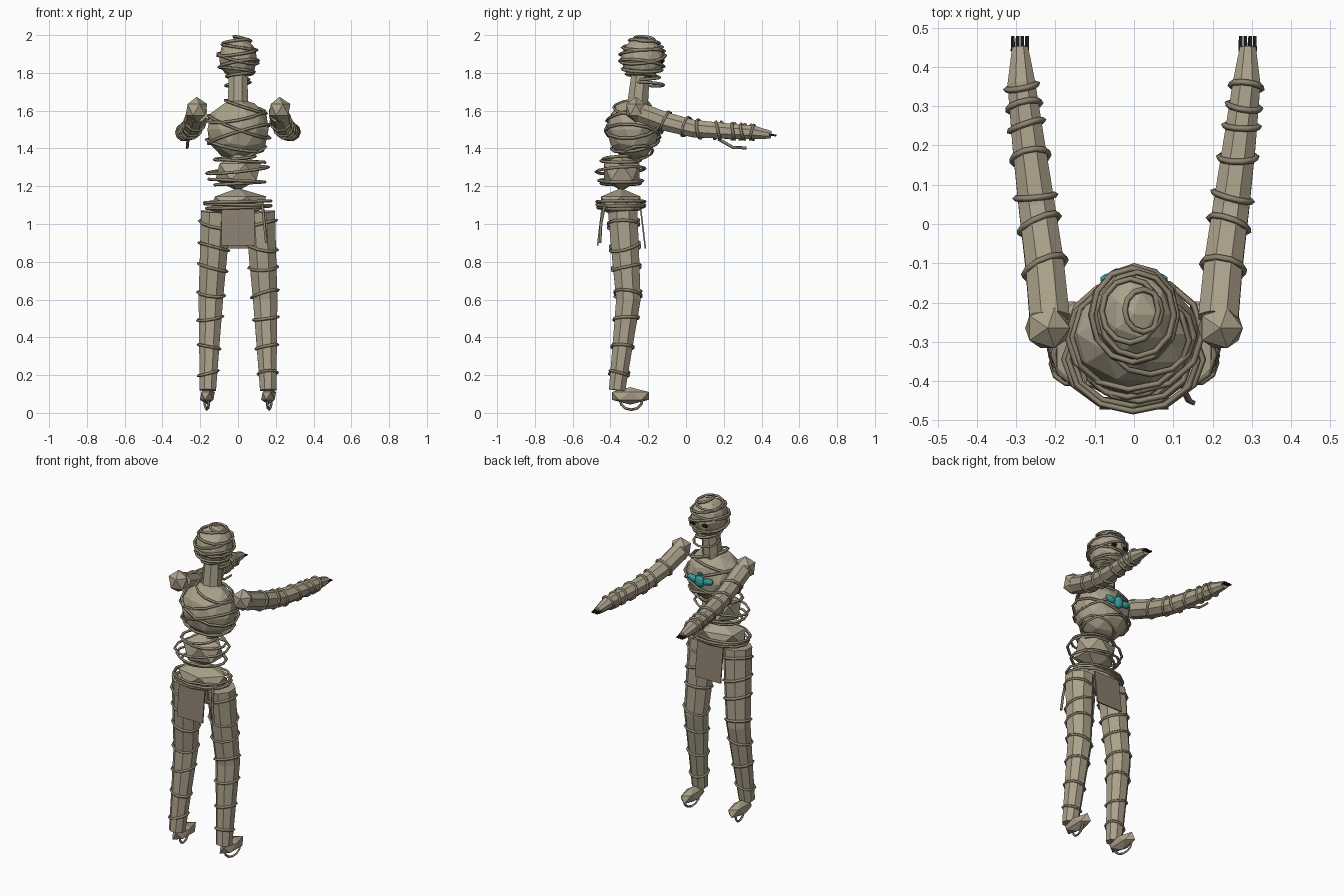
import bpy, bmesh, math, random
from mathutils import Vector, Matrix

random.seed(4)
if "Cube" in bpy.data.objects:
    bpy.data.objects.remove(bpy.data.objects["Cube"], do_unlink=True)


def material(name, rgb):
    m = bpy.data.materials.new(name)
    m.use_nodes = True
    col = (*rgb, 1)
    m.diffuse_color = col
    m.node_tree.nodes["Principled BSDF"].inputs["Base Color"].default_value = col
    return m


LINEN = material("linen", (0.41, 0.36, 0.26))
WRAP = material("dark wrapping", (0.27, 0.23, 0.16))
CLOTH = material("brown cloth", (0.25, 0.205, 0.155))
DARK = material("black", (0.02, 0.017, 0.014))
TEAL = material("teal", (0.035, 0.36, 0.35))


def finish(name, bm, mat):
    bmesh.ops.recalc_face_normals(bm, faces=bm.faces)
    me = bpy.data.meshes.new(name)
    bm.to_mesh(me)
    bm.free()
    me.materials.append(mat)
    ob = bpy.data.objects.new(name, me)
    bpy.context.collection.objects.link(ob)


def ball(name, centre, size, mat=LINEN, detail=2, turn=0):
    bm = bmesh.new()
    bmesh.ops.create_icosphere(bm, subdivisions=detail, radius=1)
    bm.transform(Matrix.Translation(centre) @ Matrix.Rotation(turn, 4, 'Y') @ Matrix.Diagonal((*size, 1)))
    finish(name, bm, mat)


def frame(direction):
    d = direction.normalized()
    ref = Vector((1, 0, 0)) if abs(d.x) < 0.8 else Vector((0, 1, 0))
    u = (ref - d * ref.dot(d)).normalized()
    return u, d.cross(u)


def limb(name, path, sides=8, mat=LINEN):
    """Faceted tube through (x, y, z, radius) stations."""
    bm = bmesh.new()
    pts = [Vector(p[:3]) for p in path]
    rings = []
    for i, p in enumerate(pts):
        u, v = frame(pts[min(i + 1, len(pts) - 1)] - pts[max(i - 1, 0)])
        ring = []
        for k in range(sides):
            a = math.tau * (k + 0.5) / sides
            ring.append(bm.verts.new(p + (u * math.cos(a) + v * math.sin(a)) * path[i][3]))
        rings.append(ring)
    for a, b in zip(rings, rings[1:]):
        for k in range(sides):
            j = (k + 1) % sides
            bm.faces.new((a[k], a[j], b[j], b[k]))
    bm.faces.new(rings[0])
    bm.faces.new(rings[-1])
    finish(name, bm, mat)


def strand(name, points, closed=False, thick=0.008):
    """Square strip of wrapping along a polyline."""
    cu = bpy.data.curves.new(name, 'CURVE')
    cu.dimensions = '3D'
    cu.bevel_depth = thick
    cu.bevel_resolution = 0
    cu.use_fill_caps = True
    sp = cu.splines.new('POLY')
    sp.points.add(len(points) - 1)
    for q, p in zip(sp.points, points):
        q.co = (*p, 1)
    sp.use_cyclic_u = closed
    cu.materials.append(WRAP)
    ob = bpy.data.objects.new(name, cu)
    bpy.context.collection.objects.link(ob)
    bpy.ops.object.select_all(action='DESELECT')
    ob.select_set(True)
    bpy.context.view_layer.objects.active = ob
    bpy.ops.object.convert(target='MESH')


def limb_rings(name, path, axis, places, tilt):
    """Tilted rings round a limb where its axis coordinate meets each place."""
    for n, place in enumerate(places):
        for a, b in zip(path, path[1:]):
            t = (place - a[axis]) / (b[axis] - a[axis])
            if 0 <= t < 1:
                a, b = Vector(a), Vector(b)
                p, d = a.lerp(b, t), (b - a).xyz.normalized()
                u, v = frame(d)
                r = p.w + 0.002
                lean, swing = random.uniform(0.4, 1) * tilt, random.uniform(0, math.tau)
                pts = []
                for k in range(10):
                    g = math.tau * k / 10
                    pts.append(p.xyz + (u * math.cos(g) + v * math.sin(g) + d * lean * math.cos(g - swing)) * r)
                strand(f"{name}_{n + 1}", pts, True)


def band(name, centre, size, height, tilt_x, tilt_y, grow):
    """Tilted loop lying on an ellipsoid."""
    rot = Matrix.Rotation(tilt_x, 3, 'X') @ Matrix.Rotation(tilt_y, 3, 'Y')
    r = math.sqrt(1 - height * height)
    pts = []
    for k in range(12):
        a = math.tau * k / 12
        q = rot @ Vector((r * math.cos(a), r * math.sin(a), height))
        pts.append(Vector(centre) + Vector([q[i] * size[i] * grow for i in range(3)]))
    strand(name, pts, True)


def bands(name, centre, size, heights, tilt, grow=1.04):
    for i, h in enumerate(heights):
        side = 1 if i % 2 else -1
        band(f"{name}_{i + 1}", centre, size, h, random.uniform(-tilt, tilt) * 0.6,
             side * random.uniform(0.4, 1) * tilt, grow)


# Trunk and head
head_c, head_s = (0, -0.23, 1.877), (0.104, 0.117, 0.112)
chest_c, chest_s = (0, -0.28, 1.5), (0.17, 0.142, 0.163)
pelvis_c, pelvis_s = (0, -0.345, 1.11), (0.168, 0.122, 0.08)
ball("head", head_c, head_s)
ball("chest", chest_c, chest_s)
ball("waist", (0, -0.34, 1.275), (0.135, 0.11, 0.1), detail=1)
ball("pelvis", pelvis_c, pelvis_s, detail=1)
limb("neck", [(0, -0.258, 1.62, 0.06), (0, -0.24, 1.8, 0.052)])

# Loose wrappings round the trunk
bands("head_wrap", head_c, head_s, (-0.75, -0.5, -0.25, 0, 0.25, 0.5, 0.75, 0.9), 0.25, 1.06)
bands("chest_wrap", chest_c, chest_s, (-0.8, -0.5, -0.15, 0.1, 0.45, 0.75), 0.4)
bands("waist_wrap", (0, -0.345, 1.275), (0.15, 0.118, 0.09), (-0.6, -0.45, 0.1, 0.6, 0.75), 0.18, 1.12)
bands("hip_wrap", pelvis_c, pelvis_s, (-0.25, -0.1, 0.1), 0.08, 1.06)
bands("neck_wrap", (0, -0.2, 1.735), (0.065, 0.08, 0.06), (0.1, 0.6), 0.25)

# Arms, legs and feet
for side, x in (("left", 1), ("right", -1)):
    ball(side + "_shoulder", (x * 0.22, -0.265, 1.605), (0.064, 0.06, 0.068), detail=1)
    arm = [(x * 0.215, -0.24, 1.59, 0.055), (x * 0.228, -0.1, 1.54, 0.053),
           (x * 0.247, 0.04, 1.505, 0.05), (x * 0.268, 0.2, 1.493, 0.045),
           (x * 0.287, 0.36, 1.485, 0.038), (x * 0.29, 0.45, 1.472, 0.022)]
    limb(side + "_arm", arm)
    limb_rings(side + "_arm_wrap", arm, 1, (-0.11, 0, 0.07, 0.17, 0.25, 0.3, 0.35), 0.35)
    for k in range(4):
        fx = x * 0.29 + (k - 1.5) * 0.012
        limb(f"{side}_finger_{k + 1}", [(fx, 0.44, 1.474, 0.006), (fx, 0.478, 1.468, 0.005)], 5, DARK)

    leg = [(x * 0.118, -0.335, 1.065, 0.084), (x * 0.13, -0.32, 0.83, 0.078),
           (x * 0.144, -0.305, 0.6, 0.07), (x * 0.152, -0.335, 0.36, 0.058),
           (x * 0.16, -0.365, 0.12, 0.047)]
    limb(side + "_leg", leg)
    limb_rings(side + "_leg_wrap", leg, 2, (1.0, 0.88, 0.77, 0.63, 0.5, 0.35, 0.21), 0.35)
    ball(side + "_foot", (x * 0.162, -0.295, 0.09), (0.044, 0.115, 0.046), detail=1)
    loop = [(x * (0.165 + 0.012 * math.cos(a)), -0.29 + 0.06 * math.cos(a), 0.07 + 0.053 * math.sin(a))
            for a in [math.tau * k / 12 for k in range(12)]]
    strand(side + "_foot_loop", loop, True, 0.007)

    # Eye sockets
    ball(side + "_eye", (x * 0.04, -0.125, 1.865), (0.02, 0.014, 0.014), DARK, 1)

# Hanging cloth panels
for name, top, low, z0, z1 in (("front_cloth", -0.445, -0.468, 1.08, 0.885),
                               ("back_cloth", -0.24, -0.215, 1.08, 0.87)):
    bm = bmesh.new()
    corners = [bm.verts.new((x, y + d, z)) for d in (-0.004, 0.004) for x in (-0.088, 0.088)
               for y, z in ((top, z0), (low, z1))]
    bmesh.ops.convex_hull(bm, input=corners)
    bmesh.ops.dissolve_limit(bm, angle_limit=0.01, verts=bm.verts, edges=bm.edges)
    finish(name, bm, CLOTH)

# Loose ends
strand("hip_loose_end", [(0.13, -0.43, 1.1), (0.14, -0.45, 1.0), (0.15, -0.455, 0.9)])
strand("arm_loose_end", [(-0.265, 0.17, 1.45), (-0.268, 0.25, 1.405), (-0.27, 0.32, 1.403)])

# Winged chest charm
ball("charm_body", (0, -0.135, 1.51), (0.03, 0.022, 0.038), TEAL)
ball("charm_head", (0, -0.135, 1.553), (0.016, 0.014, 0.014), TEAL, 1)
for side, x in (("left", 1), ("right", -1)):
    ball(side + "_charm_wing", (x * 0.052, -0.14, 1.515), (0.036, 0.016, 0.021), TEAL, 2, -x * 0.25)
